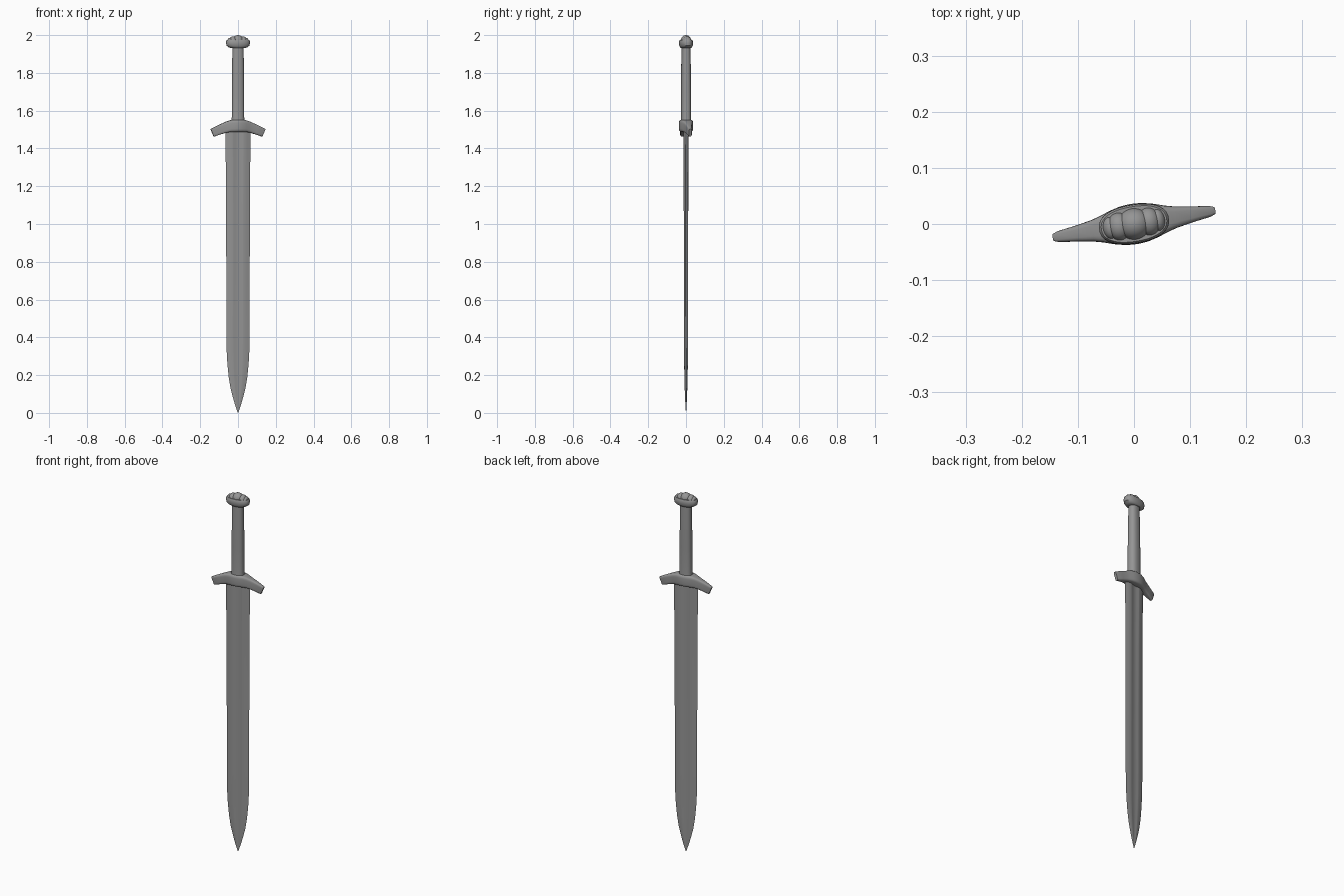
import bpy, bmesh, math
from mathutils import Matrix

if "Cube" in bpy.data.objects:
    bpy.data.objects.remove(bpy.data.objects["Cube"])

TURN = Matrix.Rotation(math.radians(9.5), 4, 'Z')   # whole sword is twisted slightly
STEEL = bpy.data.materials.new("dark_steel")
STEEL.diffuse_color = (0.3, 0.3, 0.3, 1)
STEEL.use_nodes = True
STEEL.node_tree.nodes["Principled BSDF"].inputs["Base Color"].default_value = STEEL.diffuse_color


def finish(name, bm, angle=35):
    bmesh.ops.recalc_face_normals(bm, faces=bm.faces)
    bm.transform(TURN)
    mesh = bpy.data.meshes.new(name)
    bm.to_mesh(mesh)
    bm.free()
    mesh.materials.append(STEEL)
    obj = bpy.data.objects.new(name, mesh)
    bpy.context.collection.objects.link(obj)
    bpy.ops.object.select_all(action='DESELECT')
    obj.select_set(True)
    bpy.context.view_layer.objects.active = obj
    bpy.ops.object.shade_smooth_by_angle(angle=math.radians(angle))
    return obj


def loft(name, rings, angle=35):
    bm = bmesh.new()
    loops = [[bm.verts.new(p) for p in ring] for ring in rings]
    n = len(loops[0])
    for a, b in zip(loops, loops[1:]):
        for i in range(n):
            j = (i + 1) % n
            bm.faces.new((a[i], a[j], b[j], b[i]))
    bm.faces.new(loops[0])
    bm.faces.new(loops[-1])
    return finish(name, bm, angle)


def superellipse(n, power):
    pts = []
    for i in range(n):
        a = 2 * math.pi * (i + 0.5) / n
        c, s = math.cos(a), math.sin(a)
        pts.append((math.copysign(abs(c) ** (2 / power), c),
                    math.copysign(abs(s) ** (2 / power), s)))
    return pts


def oval_stack(name, levels, n=32, power=2, angle=35):
    unit = superellipse(n, power)
    return loft(name, [[(u * rx, v * ry, z) for u, v in unit] for z, rx, ry in levels], angle)


# Blade: bevelled edges, shallow central fuller
half = [(1, 0), (0.72, 0.6), (0.45, 1), (0.38, 0.95), (0.2, 0.62), (0, 0.5)]
upper = half + [(-x, y) for x, y in reversed(half[:-1])]
section = upper + [(x, -y) for x, y in reversed(upper[1:-1])]
blade = [(0, 0.001, 0.0005), (0.04, 0.015, 0.002), (0.08, 0.027, 0.003), (0.13, 0.040, 0.004),
         (0.19, 0.050, 0.0045), (0.26, 0.057, 0.005), (0.34, 0.0615, 0.0055), (0.45, 0.063, 0.006),
         (0.8, 0.063, 0.0065), (1.18, 0.064, 0.0075), (1.35, 0.066, 0.0085), (1.51, 0.068, 0.009)]
loft("blade", [[(x * w, y * t, z) for x, y in section] for z, w, t in blade], 40)

# Guard: drooping arms, swollen in the middle (top x, top z, bottom x, bottom z, half depth)
side = [(0.0, 1.553, 0.0, 1.487, 0.0365), (0.02, 1.553, 0.02, 1.487, 0.035),
        (0.04, 1.550, 0.04, 1.487, 0.030), (0.058, 1.544, 0.056, 1.485, 0.024),
        (0.075, 1.537, 0.072, 1.481, 0.0195), (0.105, 1.524, 0.095, 1.474, 0.0145),
        (0.14, 1.507, 0.124, 1.464, 0.010), (0.147, 1.503, 0.130, 1.462, 0.007)]
stations = [(-a, b, -c, d, e) for a, b, c, d, e in reversed(side[1:])] + side
rings = []
for xt, zt, xb, zb, d in stations:
    rings.append([((xt + xb) / 2 + v * (xt - xb) / 2, u * d, (zt + zb) / 2 + v * (zt - zb) / 2)
                  for u, v in superellipse(20, 5)])
loft("guard", rings, 40)

# Grip
oval_stack("grip", [(1.54, 0.036, 0.028), (1.565, 0.033, 0.026), (1.7, 0.033, 0.026),
                    (1.85, 0.031, 0.0245), (1.95, 0.029, 0.022)], power=2.4)

# Pommel base: upright band with a bevel below
oval_stack("pommel_base", [(1.932, 0.040, 0.026), (1.936, 0.050, 0.030), (1.945, 0.062, 0.034),
                           (1.957, 0.063, 0.035), (1.969, 0.063, 0.034), (1.974, 0.059, 0.031)],
           power=2.3, angle=40)

# Pommel lobes: one large, two pairs of smaller ones
lobes = [("centre", 0, 0.030, 0.028, 0.030)]
for s, tag in ((-1, "left"), (1, "right")):
    lobes += [("inner_" + tag, s * 0.027, 0.021, 0.025, 0.023),
              ("outer_" + tag, s * 0.043, 0.013, 0.020, 0.016)]
for tag, x, rx, ry, rz in lobes:
    bm = bmesh.new()
    bmesh.ops.create_uvsphere(bm, u_segments=24, v_segments=14, radius=1)
    bm.transform(Matrix.Translation((x, 0, 1.970)) @ Matrix.Diagonal((rx, ry, rz, 1)))
    finish("pommel_lobe_" + tag, bm, 60)
